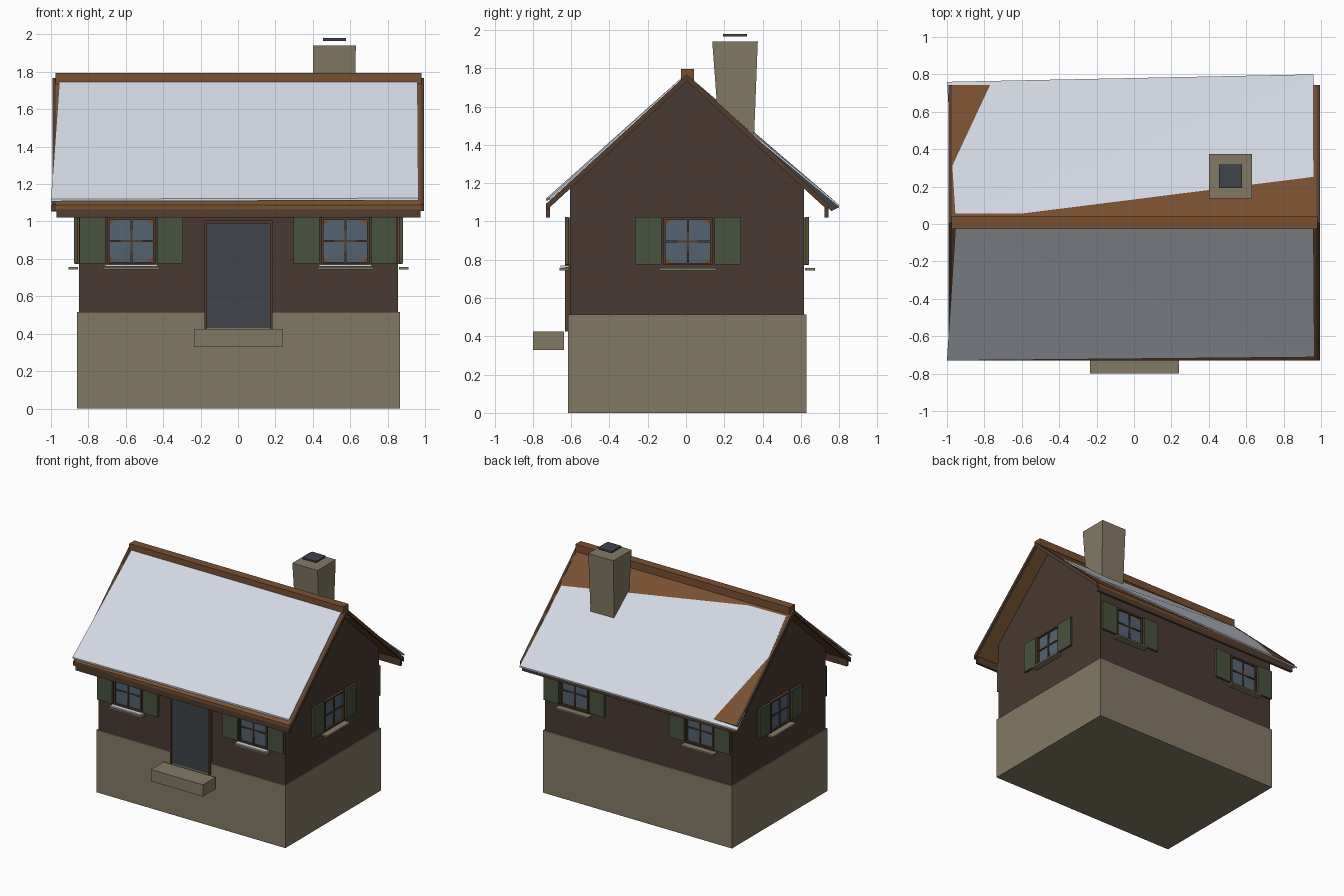
import bpy, bmesh, math
from mathutils import Matrix, Vector

if "Cube" in bpy.data.objects:
    bpy.data.objects.remove(bpy.data.objects["Cube"])


def material(name, r, g, b):
    m = bpy.data.materials.new(name)
    m.diffuse_color = (r, g, b, 1)
    m.use_nodes = True
    m.node_tree.nodes["Principled BSDF"].inputs["Base Color"].default_value = m.diffuse_color
    return m


STONE = material("stone", .23, .195, .13)
WALL = material("dark_timber", .068, .042, .032)
TRIM = material("trim_timber", .085, .045, .027)
ROOF = material("roof_timber", .19, .08, .03)
SNOW = material("snow", .65, .69, .77)
SHUTTER = material("shutter_green", .065, .085, .048)
GLASS = material("glass", .09, .125, .17)
SLATE = material("slate", .05, .056, .066)
CX, CY = .0025, .006          # centre of the house body
HX, HY = .853, .611           # half size of the timber walls


def make(name, verts, faces, mat, matrix=Matrix()):
    mesh = bpy.data.meshes.new(name)
    mesh.from_pydata([matrix @ Vector(v) for v in verts], [], faces)
    bm = bmesh.new()
    bm.from_mesh(mesh)
    bmesh.ops.recalc_face_normals(bm, faces=bm.faces)
    bm.to_mesh(mesh)
    bm.free()
    mesh.materials.append(mat)
    ob = bpy.data.objects.new(name, mesh)
    bpy.context.collection.objects.link(ob)
    return ob


HEX = [(0, 1, 2, 3), (4, 5, 6, 7), (0, 1, 5, 4), (1, 2, 6, 5), (2, 3, 7, 6), (3, 0, 4, 7)]


def box(name, x, y, z, mat, matrix=Matrix()):
    v = [(a, b, c) for c in z for a, b in
         ((x[0], y[0]), (x[1], y[0]), (x[1], y[1]), (x[0], y[1]))]
    return make(name, v, HEX, mat, matrix)


def prism(name, profile, x0, x1, mat):
    """Extrude a y-z profile along x."""
    n = len(profile)
    v = [(x, y, z) for x in (x0, x1) for y, z in profile]
    f = [tuple(range(n)), tuple(range(n, 2 * n))]
    f += [(i, (i + 1) % n, n + (i + 1) % n, n + i) for i in range(n)]
    return make(name, v, f, mat)


def sheet(name, top, thick, mat):
    """Thin warped slab, top creased from corner 0 to corner 2."""
    v = top + [(x, y, z - thick) for x, y, z in top]
    f = [(0, 1, 2), (0, 2, 3), (4, 5, 6), (4, 6, 7)] + HEX[2:]
    return make(name, v, f, mat)


# stone base, timber walls and gable
box("stone_base", (-.86, .865), (-.617, .629), (0, .515), STONE)
box("walls", (CX - HX, CX + HX), (CY - HY, CY + HY), (.515, 1.2), WALL)
prism("gable", [(CY - HY, 1.2), (CY + HY, 1.2), (CY, 1.745)], CX - HX, CX + HX, WALL)


def roof_z(y):
    return 1.765 - .918 * abs(y - CY)


# roof slopes, barge boards, ridge beam, eave boards
for side, s in (("front", -1), ("back", 1)):
    e = CY + s * .737
    slope = [(CY, 1.765), (e, roof_z(e)), (e, roof_z(e) - .025), (CY, 1.74)]
    prism(side + "_roof", slope, -.973, .977, ROOF)
    for end, x in (("left", -.993), ("right", .975)):
        barge = [(y, z + d) for (y, z), d in zip(slope, (.003, .003, -.008, -.008))]
        prism(f"{side}_barge_board_{end}", barge, x, x + .02, TRIM)
    box(side + "_eave_board", (-.97, .977), sorted((e, e - s * .02)), (1.02, 1.08), TRIM)
box("ridge_beam", (-.975, .98), (-.027, .042), (1.735, 1.795), ROOF)

# uneven snow sheets
sheet("front_snow", [(-.955, -.02, roof_z(-.02) + .012), (-1, -.73, 1.12),
                     (.965, -.712, 1.125), (.96, -.02, roof_z(-.02) + .012)], .012, SNOW)
sheet("back_snow", [(-.955, .055, roof_z(.055) + .004), (-1, .76, roof_z(.76) - .007),
                    (.96, .80, roof_z(.80) + .05), (.96, .055, roof_z(.055) - .018)], .012, SNOW)

# chimney, wider at the top, with floating cap
rings = [(.41, .62, .185, .35, 1.3), (.4, .63, .137, .375, 1.94)]
make("chimney", [(x, y, z) for a, b, c, d, z in rings
                 for x, y in ((a, c), (b, c), (b, d), (a, d))], HEX, STONE)
box("chimney_cap", (.455, .578), (.193, .318), (1.965, 1.98), SLATE)

# door and step
FY = CY - HY
box("door", (-.167, .172), (FY - .018, FY + .01), (.43, .992), SLATE)
for n, x in (("left", -.18), ("right", .17)):
    box("door_frame_" + n, (x, x + .015), (FY - .027, FY + .01), (.425, 1.005), TRIM)
box("door_frame_top", (-.18, .185), (FY - .027, FY + .01), (.99, 1.005), TRIM)
box("step", (-.235, .24), (-.8, -.636), (.328, .425), STONE)


def window(name, x, y, angle, snowy=False):
    """Shuttered window; built facing -y, then turned about z."""
    m = Matrix.Translation((x, y, 0)) @ Matrix.Rotation(angle, 4, 'Z')
    z0, z1, w = .772, 1.02, .128
    zc, h = (z0 + z1) / 2, (z1 - z0) / 2
    box(name + "_backing", (-w, w), (-.006, .01), (z0, z1), ROOF, m)
    # clipped-corner pane
    a, b, c = w - .012, h - .012, .03
    ring = [(-a, -b + c), (-a + c, -b), (a - c, -b), (a, -b + c),
            (a, b - c), (a - c, b), (-a + c, b), (-a, b - c)]
    pane = [(u, -.008, zc + v) for u, v in ring] + [(0, -.012, zc)]
    make(name + "_pane", pane, [(i, (i + 1) % 8, 8) for i in range(8)], GLASS, m)
    # frame and glazing bars
    for s in (-1, 1):
        box(name + "_stile", sorted((s * w, s * (w - .012))), (-.022, .01), (z0, z1), TRIM, m)
        zz = zc + s * (h - .006)
        box(name + "_rail", (-w, w), (-.022, .01), (zz - .006, zz + .006), TRIM, m)
        box(name + "_shutter", sorted((s * .138, s * .277)), (-.026, -.008), (.775, 1.022), SHUTTER, m)
    box(name + "_upright_bar", (-.005, .005), (-.018, 0), (z0, z1), TRIM, m)
    box(name + "_cross_bar", (-w, w), (-.018, 0), (zc - .005, zc + .005), TRIM, m)
    box(name + "_sill", (-.15, .15), (-.056, -.005), (.743, .756), STONE, m)
    if snowy:
        box(name + "_sill_snow", (-.14, .14), (-.05, -.005), (.76, .77), SNOW, m)


for n, x in (("left", -.57), ("right", .574)):
    window("front_window_" + n, x, CY - HY, 0, True)
    window("back_window_" + n, x, CY + HY, math.pi)
window("right_window", CX + HX, .01, math.pi / 2)
window("left_window", CX - HX, .01, -math.pi / 2)
